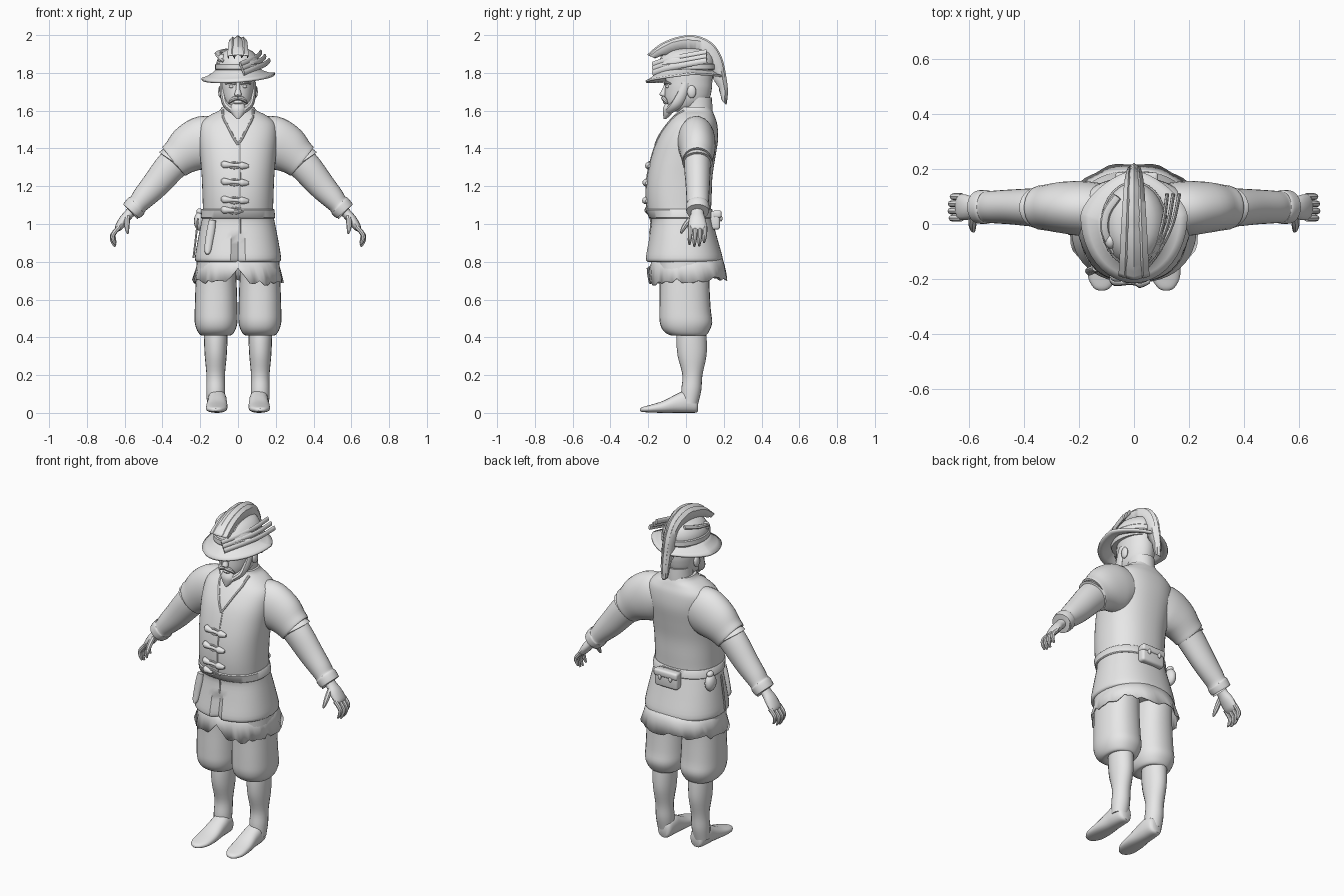
import bpy, bmesh, math, random
from mathutils import Vector

random.seed(4)
if "Cube" in bpy.data.objects:
    bpy.data.objects.remove(bpy.data.objects["Cube"])

grey = bpy.data.materials.new("plain_grey")
grey.use_nodes = True
grey.diffuse_color = (0.8, 0.8, 0.8, 1)
grey.node_tree.nodes["Principled BSDF"].inputs["Base Color"].default_value = grey.diffuse_color
X, Y, Z = Vector((1, 0, 0)), Vector((0, 1, 0)), Vector((0, 0, 1))
parts = []


def finish(name, bm):
    bmesh.ops.recalc_face_normals(bm, faces=bm.faces)
    mesh = bpy.data.meshes.new(name)
    bm.to_mesh(mesh)
    bm.free()
    mesh.materials.append(grey)
    obj = bpy.data.objects.new(name, mesh)
    bpy.context.collection.objects.link(obj)
    parts.append(obj)
    return obj


def spline(points, steps):
    """Catmull-Rom interpolation of equal-length tuples."""
    out = []
    for i in range(len(points) - 1):
        quad = [Vector(points[min(max(i + k, 0), len(points) - 1)]) for k in (-1, 0, 1, 2)]
        a, b, c, d = quad
        for s in range(steps):
            t = s / steps
            out.append(b + (c - a) * t / 2 + (a * 2 - b * 5 + c * 4 - d) * t * t / 2
                       + (b * 3 - a - c * 3 + d) * t * t * t / 2)
    return out + [Vector(points[-1])]


def superellipse(angle, power):
    c, s = math.cos(angle), math.sin(angle)
    return (math.copysign(abs(c) ** (2 / power), c), math.copysign(abs(s) ** (2 / power), s))


def skin(bm, rows, closed):
    for low, high in zip(rows, rows[1:]):
        for i in range(len(low) if closed else len(low) - 1):
            j = (i + 1) % len(low)
            bm.faces.new((low[i], low[j], high[j], high[i]))


def tube(name, points, sides=20, power=2, axes=None, ref=Y, steps=4):
    """Loft ellipses (x, y, z, radius_u, radius_v) along a path."""
    bm, rows = bmesh.new(), []
    stations = spline(points, steps)
    for i, st in enumerate(stations):
        centre = Vector(st[:3])
        if axes:
            u, v = axes
        else:
            t = Vector(stations[min(i + 1, len(stations) - 1)][:3]) - Vector(stations[max(i - 1, 0)][:3])
            u = ref.cross(t).normalized()
            v = t.normalized().cross(u)
        ring = [superellipse(math.tau * k / sides, power) for k in range(sides)]
        rows.append([bm.verts.new(centre + u * st[3] * c + v * st[4] * s) for c, s in ring])
    skin(bm, rows, True)
    bm.faces.new(rows[0])
    bm.faces.new(rows[-1])
    return finish(name, bm)


def column(name, rings, x=0, **options):
    """Vertical loft; rings are (z, y, radius_x, radius_y)."""
    return tube(name, [(x, y, z, rx, ry) for z, y, rx, ry in rings], axes=(X, Y), **options)


def cord(name, points, radius, flat=1, **options):
    return tube(name, [(*p, radius, radius * flat) for p in points], sides=8, **options)


def ball(name, centre, rx, ry, rz):
    bm = bmesh.new()
    bmesh.ops.create_uvsphere(bm, u_segments=16, v_segments=10, radius=1)
    for v in bm.verts:
        v.co = Vector((v.co.x * rx, v.co.y * ry, v.co.z * rz)) + Vector(centre)
    return finish(name, bm)


def box(name, centre, size, bevel):
    bm = bmesh.new()
    bmesh.ops.create_cube(bm, size=1)
    for v in bm.verts:
        v.co = Vector([v.co[k] * size[k] + centre[k] for k in range(3)])
    bmesh.ops.bevel(bm, geom=bm.edges[:], offset=bevel, segments=3, affect='EDGES', profile=0.5)
    return finish(name, bm)


# Jacket body, with a split at the front of the skirt
jacket = [(0.80, -.01, .218, .195), (0.82, -.01, .228, .204), (0.92, -.015, .212, .182),
          (1.02, -.022, .192, .162), (1.06, -.035, .186, .168), (1.15, -.038, .188, .174),
          (1.25, -.033, .192, .173), (1.35, -.015, .2, .17), (1.45, .01, .208, .16),
          (1.53, .032, .2, .133), (1.575, .043, .15, .107), (1.60, .05, .1, .09), (1.62, .05, .085, .08)]
JACKET_POWER = 2.3
body = column("jacket_body", jacket, sides=48, power=JACKET_POWER)
for v in body.data.vertices:
    if v.co.z < 0.94 and v.co.y < 0 and abs(v.co.x) < 0.012:
        v.co.y += 0.03


def front(x, z, lift=0.0):
    """Point on the front of the jacket."""
    for low, high in zip(jacket, jacket[1:]):
        if low[0] <= z <= high[0]:
            _, y, rx, ry = Vector(low).lerp(Vector(high), (z - low[0]) / (high[0] - low[0]))
            return (x, y - lift - ry * (1 - min(abs(x / rx), 1) ** JACKET_POWER) ** (1 / JACKET_POWER), z)


# Belt, closure seam and neckline
column("belt", [(z, y, rx, ry) for z, y, rx, ry in
                [(1.03, -.026, .192, .164), (1.035, -.027, .197, .17), (1.075, -.036, .193, .176),
                 (1.08, -.036, .188, .171)]], sides=48, power=JACKET_POWER, steps=1)
cord("closure_seam", [front(0.01, 0.95 + 0.06 * k, -.001) for k in range(9)], 0.005, ref=X)
for side, label in ((1, "left"), (-1, "right")):
    cord(f"{label}_neckline", [front(side * x, z, -.001) for x, z in
         ((0.0, 1.42), (.025, 1.46), (.05, 1.51), (.075, 1.56), (.08, 1.6))], 0.008, ref=X)

# Toggle fasteners
for number, z in enumerate((1.31, 1.22, 1.125, 1.07)):
    profile = [(-.09, .008), (-.075, .02), (-.045, .014), (-.02, .009), (.005, .011), (.02, .02), (.045, .014), (.058, .008)]
    if number == 3:
        profile = profile[:4]
    tube(f"toggle_{number}", [(*front(x, z - x * 0.06, 0.004), r, r) for x, r in profile], sides=10, axes=(Y, Z))
    for dz in (-.016, .016):
        cord(f"toggle_loop_{number}", [front(-.06, z, .004), front(-.02, z + dz, .004), front(.03, z, .004)],
             0.005, axes=(Y, Z))

# Ragged shirt hem with a gap at the front
bm, rows, columns = bmesh.new(), [[], [], []], 56
for k in range(columns):
    angle = math.tau * k / columns
    c, s = superellipse(angle, 2.3)
    gap = max(0, 1 - abs(c) / 0.3) if s < 0 else 0
    ragged = 0.7 + random.uniform(-.015, .015) + 0.075 * gap + 0.012 * s
    for row, (z, rx, ry) in zip(rows, ((.84, .2, .18), (.78, .22, .197), (ragged, .24, .212))):
        ripple = 1 + (0.02 * math.sin(angle * 11) if row is rows[2] else 0)
        row.append(bm.verts.new((rx * c * ripple, ry * s * ripple + 0.008, z)))
skin(bm, rows, True)
finish("shirt_hem", bm).modifiers.new("cloth", 'SOLIDIFY').thickness = 0.006

# Limbs, mirrored
for side, label in ((1, "left"), (-1, "right")):
    def limb(name, points, **options):
        return tube(f"{label}_{name}", [(side * p[0], *p[1:]) for p in points], **options)

    column(f"{label}_breeches", [(.86, -.01, .1, .14), (.7, -.008, .108, .132), (.55, -.005, .113, .136),
           (.48, 0, .113, .139), (.435, .002, .1, .122), (.41, .012, .078, .092), (.42, .02, .05, .06)],
           x=side * .116, sides=28, power=2.3)
    column(f"{label}_leg", [(.46, .03, .063, .075), (.38, .03, .062, .08), (.3, .032, .058, .076),
           (.2, .034, .049, .053), (.12, .028, .05, .053), (.05, .02, .046, .045)], x=side * .118)
    limb("foot", [(.108, .064, .045, .025, .036), (.108, .05, .053, .042, .052), (.11, .0, .06, .05, .06),
         (.11, -.05, .05, .052, .05), (.112, -.12, .032, .057, .032), (.115, -.19, .022, .053, .02),
         (.117, -.23, .018, .032, .013), (.117, -.243, .016, .01, .006)], axes=(X, Z), power=2.4)
    limb("jacket_sleeve", [(.08, .05, 1.45, .11, .09), (.17, .055, 1.435, .14, .1), (.25, .06, 1.4, .13, .095),
         (.31, .06, 1.355, .105, .085), (.34, .06, 1.33, .096, .08), (.335, .06, 1.335, .08, .07)], sides=28)
    limb("shirt_sleeve", [(.29, .06, 1.37, .085, .07), (.36, .06, 1.3, .083, .07), (.44, .062, 1.205, .073, .064),
         (.5, .062, 1.14, .062, .06), (.53, .062, 1.105, .054, .058), (.54, .062, 1.095, .06, .062),
         (.565, .062, 1.067, .056, .06), (.56, .062, 1.072, .045, .05)], sides=24)
    limb("hand", [(.54, .06, 1.09, .03, .035), (.575, .06, 1.055, .026, .034), (.605, .06, 1.02, .026, .045),
         (.632, .062, .982, .02, .047), (.642, .062, .965, .01, .04)], sides=16)
    for finger, (y, reach) in enumerate(((.022, .9), (.048, 1), (.074, .97), (.1, .8))):
        limb(f"finger_{finger}", [(.628, y, .985, .013, .013), (.628 + .037 * reach, y, .985 - .045 * reach, .012, .012),
             (.628 + .035 * reach, y - .003, .985 - .08 * reach, .01, .01),
             (.628 + .022 * reach, y - .004, .985 - .105 * reach, .005, .005)], sides=8)
    limb("thumb", [(.585, .04, 1.045, .014, .014), (.588, .005, 1.005, .015, .014),
         (.587, -.018, .97, .011, .011), (.583, -.026, .95, .005, .005)], sides=8)
    # Face halves
    ball(f"{label}_ear", (side * .092, .03, 1.7), .013, .024, .034)
    ball(f"{label}_eye", (side * .034, -.098, 1.728), .014, .01, .009)
    limb("brow", [(.012, -.112, 1.742, .007, .007), (.04, -.104, 1.75, .008, .008), (.068, -.08, 1.742, .004, .004)],
         sides=8, ref=Z)
    limb("moustache", [(.0, -.123, 1.668, .01, .01), (.028, -.114, 1.66, .012, .012), (.05, -.098, 1.638, .004, .004)],
         sides=8, ref=Z)
    limb("side_beard", [(.084, .0, 1.75, .012, .02), (.08, -.02, 1.69, .016, .026), (.065, -.05, 1.635, .018, .028),
         (.03, -.085, 1.605, .02, .025), (0, -.1, 1.595, .02, .02)], sides=10)

# Head
column("neck", [(1.54, .055, .085, .085), (1.61, .06, .074, .08), (1.67, .055, .072, .082)])
column("head", [(1.595, -.03, .035, .05), (1.62, -.01, .062, .09), (1.66, .005, .08, .117), (1.71, .012, .088, .124),
       (1.75, .015, .09, .124), (1.82, .02, .088, .12), (1.86, .02, .06, .09)], sides=28)
column("nose", [(1.745, -.1, .009, .012), (1.71, -.114, .012, .014), (1.685, -.122, .019, .018), (1.675, -.113, .013, .012)],
       sides=12)
column("mouth", [(1.655, -.105, .02, .012), (1.645, -.108, .024, .015), (1.635, -.104, .018, .01)], sides=12)
column("chin_beard", [(1.64, -.085, .03, .025), (1.61, -.093, .042, .03), (1.58, -.1, .03, .022), (1.555, -.112, .006, .006)],
       sides=14)

# Hat brim: rounded in front, tapering at the back, drooping at its edge
bm, rows = bmesh.new(), []
for t in (0, .35, .7, 1):
    row = []
    for k in range(48):
        angle = math.tau * k / 48
        c, s = superellipse(angle, 2 if math.sin(angle) < 0 else 1.5)
        edge = Vector((.195 * c, .03 + (.165 if s > 0 else .245) * s, 1.787 + .014 * c + .028 * min(s, 0)))
        row.append(bm.verts.new(Vector((.1 * c, .13 * s, 1.835)).lerp(edge, t) - Z * .012 * math.sin(t * math.pi)))
    rows.append(row)
skin(bm, rows, True)
finish("hat_brim", bm).modifiers.new("felt", 'SOLIDIFY').thickness = 0.012

# Hat crown, band and side feathers
column("hat_crown", [(1.79, 0, .108, .14), (1.84, 0, .115, .15), (1.88, .005, .105, .14), (1.915, .01, .075, .11),
       (1.935, .01, .03, .05)], sides=28)
column("hat_band", [(1.815, 0, .118, .153), (1.82, 0, .122, .157), (1.845, 0, .121, .156), (1.85, 0, .116, .151)],
       sides=28, steps=1)
for number, lift in enumerate((0, .022, .044)):
    cord(f"left_side_feather_{number}", [(.03 - lift * .4, -.175, 1.8 + lift), (.09 - lift * .5, -.1, 1.825 + lift),
         (.14 - lift * .8, .0, 1.845 + lift), (.165 - lift, .11, 1.865 + lift)], .007, flat=2.2, ref=Z)
cord("right_side_feather", [(-.07, -.1, 1.86), (-.105, -.03, 1.895), (-.1, .04, 1.91), (-.06, .1, 1.92)], .016, flat=.6, ref=Z)
ball("hat_button", (-.085, -.06, 1.875), .022, .03, .025)

# Plume: arched feathers with a rib and ragged drooping barbs
arch = [(-.205, 1.885), (-.13, 1.945), (-.03, 1.982), (.06, 1.984), (.14, 1.945), (.19, 1.87), (.213, 1.77), (.222, 1.69), (.215, 1.62)]
for number, (x, shrink, width) in enumerate(((-.035, .96, .022), (.0, 1, .03), (.035, .965, .022))):
    bm, rows = bmesh.new(), []
    path = spline(arch, 4)
    for k, (y, z) in enumerate(path):
        t = k / (len(path) - 1)
        depth = math.sin(math.pi * (.12 + .84 * t)) * .075 * random.uniform(.8, 1.1) + .008
        rib = Vector((x * (1 - t * .7), y * shrink, 1.8 + (z - 1.8) * shrink + .012))
        inward = (Vector((0, .02, 1.78)) - rib) * Vector((0, 1, 1)).length
        inward = Vector((0, inward.y, inward.z)).normalized()
        spread = width * (1 - .6 * t)
        rows.append([bm.verts.new(rib + inward * depth * d + X * spread * w)
                     for w, d in ((-.8, 1.1), (-1, .25), (0, 0), (1, .25), (.8, 1.1))])
    skin(bm, rows, False)
    finish(f"plume_feather_{number}", bm).modifiers.new("vane", 'SOLIDIFY').thickness = 0.004

# Belt gear
box("back_pouch", (.01, .155, 1.02), (.15, .05, .1), .014)
box("back_pouch_flap", (.01, .165, 1.052), (.156, .046, .04), .012)
for x in (-.025, .045):
    ball("pouch_clasp", (x, .185, 1.03), .01, .008, .016)
ball("round_pouch", (-.205, .06, 1.015), .028, .04, .05)
ball("pouch_knot", (-.203, .06, 1.065), .018, .024, .018)
tube("dagger_sheath", [(*front(x, z, .012), a, .014) for x, z, a in
     ((-.135, 1.02, .018), (-.143, .97, .022), (-.153, .91, .021), (-.16, .86, .018), (-.162, .84, .008))], sides=12)
cord("hanging_strap", [(-.212, -.03, 1.03), (-.224, -.035, .92), (-.236, -.035, .82)], .005)

bpy.ops.object.select_all(action='DESELECT')
for obj in parts:
    obj.select_set(True)
bpy.context.view_layer.objects.active = parts[0]
bpy.ops.object.shade_smooth_by_angle(angle=math.radians(40))
